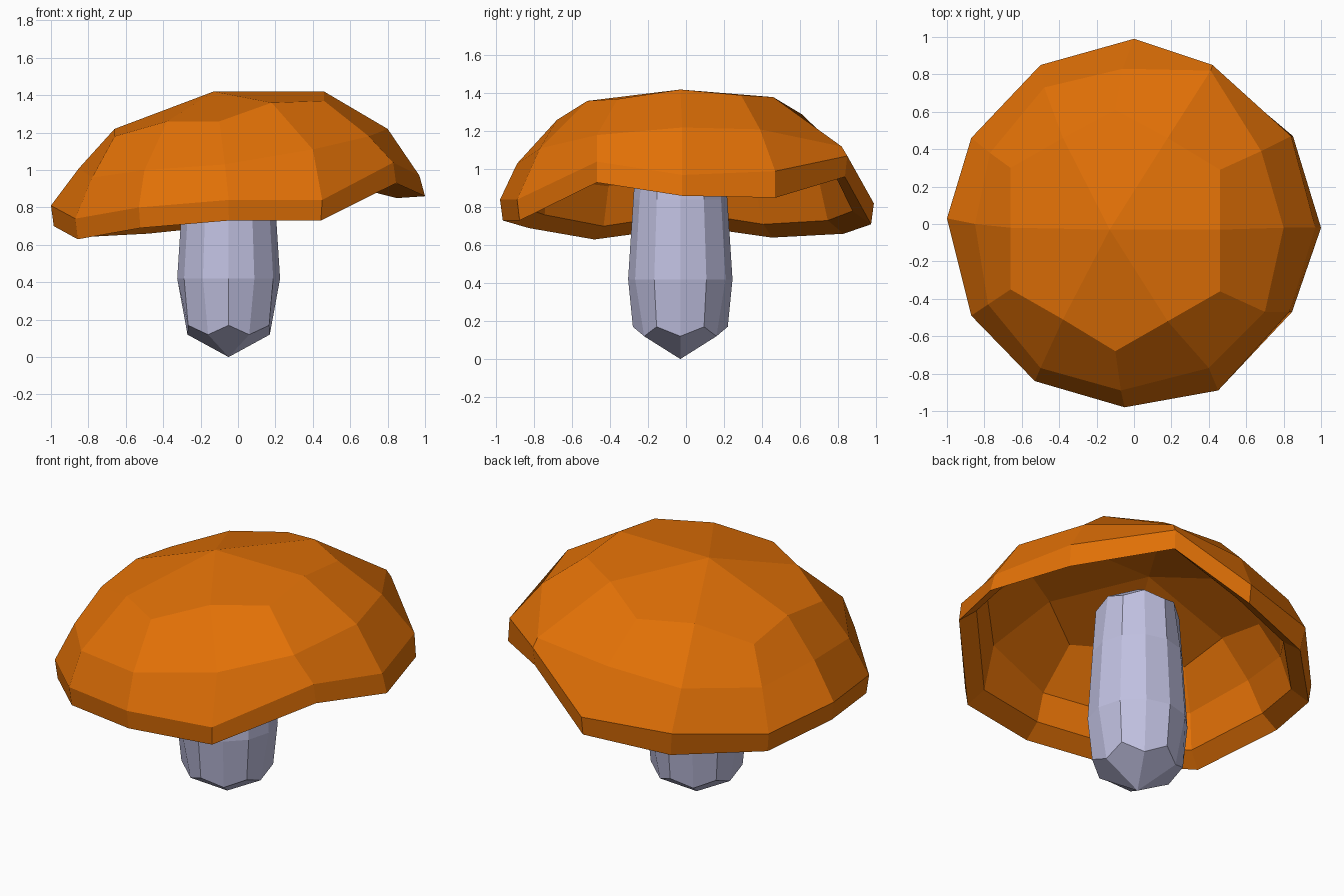
import bpy
import math

default_cube = bpy.data.objects.get("Cube")
if default_cube:
    bpy.data.objects.remove(default_cube, do_unlink=True)

SIDES = 12


def make_material(name, colour):
    material = bpy.data.materials.new(name)
    material.use_nodes = True
    material.diffuse_color = (*colour, 1)
    shader = next(n for n in material.node_tree.nodes if n.type == 'BSDF_PRINCIPLED')
    shader.inputs["Base Color"].default_value = (*colour, 1)
    return material


def make_object(name, verts, faces, material):
    mesh = bpy.data.meshes.new(name)
    mesh.from_pydata(verts, [], faces)
    mesh.materials.append(material)
    mesh.update()
    obj = bpy.data.objects.new(name, mesh)
    bpy.context.collection.objects.link(obj)
    return obj


def loft(start_tip, rings, end_tip):
    """Join rings with quads and close each end with six kite-shaped quads.
    Rings run anticlockwise and are listed from the start tip downwards."""
    verts = [start_tip] + [p for ring in rings for p in ring] + [end_tip]

    def index(ring, side):
        return 1 + ring * SIDES + side % SIDES

    faces = []
    for corner in range(1, SIDES, 2):
        faces.append([0] + [index(0, corner + k) for k in (-1, 0, 1)])
        last = len(rings) - 1
        faces.append([len(verts) - 1] + [index(last, corner + k) for k in (1, 0, -1)])
    for ring in range(len(rings) - 1):
        for side in range(SIDES):
            faces.append((index(ring, side), index(ring + 1, side),
                          index(ring + 1, side + 1), index(ring, side + 1)))
    return verts, faces


orange = make_material("cap orange", (0.76, 0.164, 0.002))
lilac = make_material("stem lilac grey", (0.53, 0.53, 0.75))

# Cap: irregular crown, shoulder and brim outlines
crown = [(.46, -.03, 1.42), (.46, .29, 1.39), (.18, .46, 1.38), (-.1, .61, 1.29),
         (-.38, .46, 1.28), (-.66, .3, 1.17), (-.66, -.02, 1.22), (-.66, -.35, 1.18),
         (-.38, -.51, 1.26), (-.1, -.68, 1.26), (.18, -.52, 1.36), (.46, -.36, 1.37)]
shoulder = [(.8, -.02, 1.22), (.68, .39, 1.21), (.41, .82, 1.12), (-.06, .83, 1.08),
            (-.48, .73, 1.02), (-.77, .38, .97), (-.85, 0, 1.01), (-.78, -.43, .96),
            (-.5, -.77, 1.0), (-.07, -.89, 1.03), (.4, -.77, 1.11), (.7, -.47, 1.18)]
brim = [(.97, -.02, .97), (.84, .47, .99), (.42, .85, 1.07), (0, .99, .82),
        (-.5, .85, .8), (-.87, .46, .75), (-1, .03, .81), (-.87, -.49, .74),
        (-.53, -.84, .8), (-.05, -.98, .84), (.45, -.89, .84), (.83, -.47, 1.04)]


def inside(ring, shrink, drop):
    return [(x * shrink, y * shrink, z - drop) for x, y, z in ring]


# Lower edge of the brim, flaring outwards on the raised side
hem = inside(brim, .985, .11)
hem[0] = (1, -.02, .86)
hem[1] = (.85, .47, .85)
hem[4] = (-.48, .83, .66)
hem[11] = (.845, -.47, .93)

# The brim curls in below a thin hollow dome
peak = (-.13, -.03, 1.42)
thickness = .05
ceiling = (peak[0], peak[1], peak[2] - thickness)
cap_rings = [crown, shoulder, brim, hem, inside(hem, .9, -.07),
             inside(shoulder, .95, thickness), inside(crown, .97, thickness)]
make_object("mushroom_cap", *loft(peak, cap_rings, ceiling), orange)

# Stem: bulging column with zigzag ends and blunt tips
centre_x, centre_y = -.05, -.03


def stem_ring(radius, height, zigzag=0, flare=0):
    points = []
    for side in range(SIDES):
        angle = math.tau * side / SIDES
        reach = radius + flare * (side % 2)
        points.append((centre_x + reach * math.cos(angle),
                       centre_y + reach * math.sin(angle),
                       height + zigzag * (side % 2)))
    return points


stem_rings = [stem_ring(.21, 1.14, -.04, .02), stem_ring(.248, .84),
              stem_ring(.275, .42), stem_ring(.22, .12, .05, .03)]
make_object("mushroom_stem",
            *loft((centre_x, centre_y, 1.26), stem_rings, (centre_x, centre_y, 0)), lilac)
